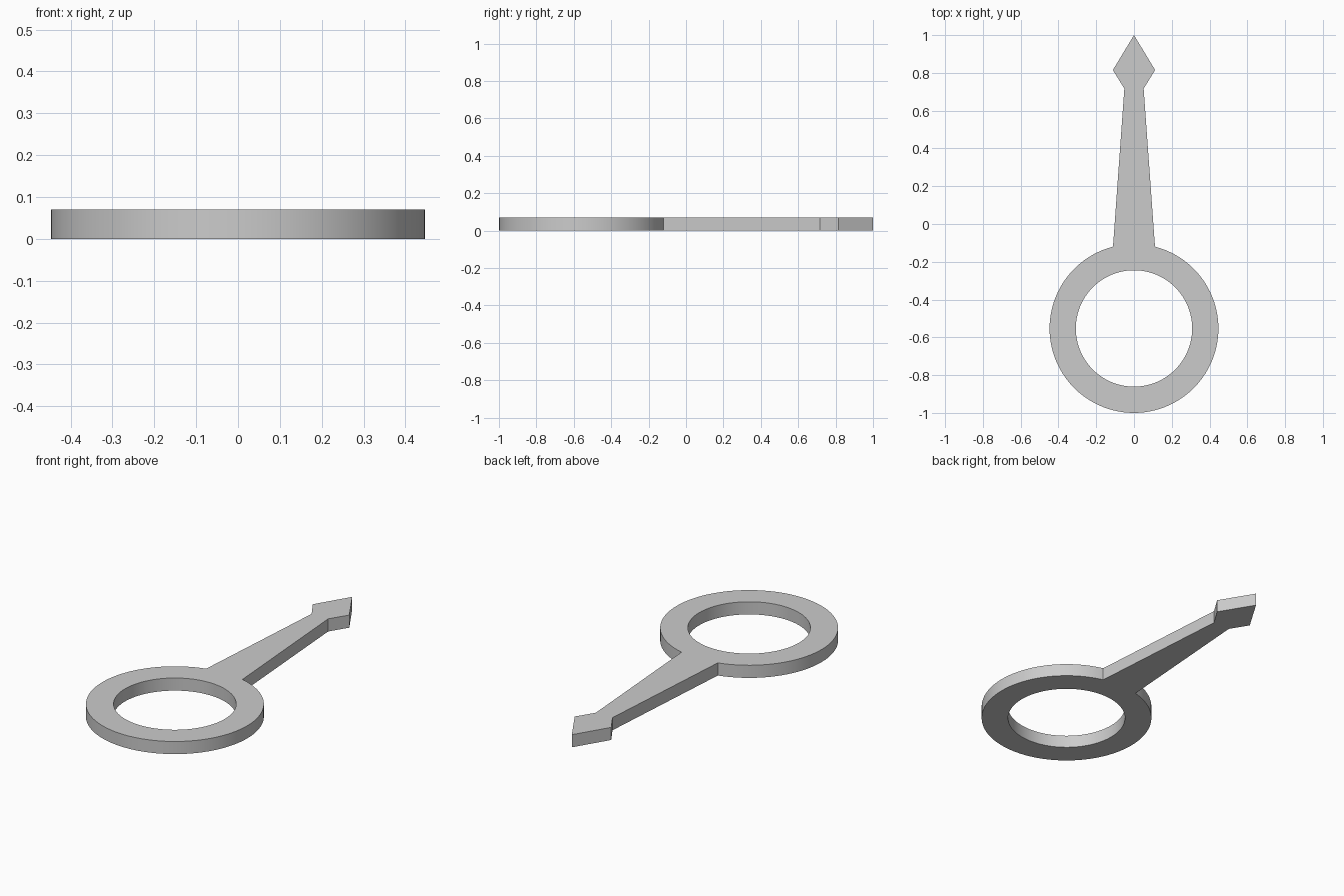
import bpy, bmesh, math

cube = bpy.data.objects.get("Cube")
if cube:
    bpy.data.objects.remove(cube, do_unlink=True)

SEGMENTS = 100          # steps around the ring
ROOT = 4                # ring steps covered by each half of the pointer root
CENTRE_Y = -0.553
OUTER, INNER = 0.447, 0.308
THICKNESS = 0.07

# Plain grey material
grey = bpy.data.materials.new("plain_grey")
grey.use_nodes = True
colour = (0.6, 0.6, 0.6, 1)
grey.diffuse_color = colour
grey.node_tree.nodes["Principled BSDF"].inputs["Base Color"].default_value = colour

bm = bmesh.new()


def circle(radius):
    """Ring of vertices, starting at the pointer side (+y), turning to +x."""
    steps = [math.tau * i / SEGMENTS for i in range(SEGMENTS)]
    return [bm.verts.new((radius * math.sin(a), CENTRE_Y + radius * math.cos(a), 0))
            for a in steps]


# Flat ring
outer, inner = circle(OUTER), circle(INNER)
for i in range(SEGMENTS):
    j = (i + 1) % SEGMENTS
    bm.faces.new((outer[i], inner[i], inner[j], outer[j]))

# Tapered pointer with arrow tip, sharing the ring's edge
right_side = [(0.051, 0.717), (0.112, 0.815)]
outline = right_side + [(0, 1)] + [(-x, y) for x, y in reversed(right_side)]
pointer = [bm.verts.new((x, y, 0)) for x, y in outline]
root = [outer[i] for i in range(-ROOT, ROOT + 1)]
bm.faces.new(root + pointer)

# Thicken into one solid
result = bmesh.ops.extrude_face_region(bm, geom=bm.faces[:])
raised = [v for v in result["geom"] if isinstance(v, bmesh.types.BMVert)]
bmesh.ops.translate(bm, verts=raised, vec=(0, 0, THICKNESS))
bmesh.ops.recalc_face_normals(bm, faces=bm.faces[:])

mesh = bpy.data.meshes.new("ring_pointer")
bm.to_mesh(mesh)
bm.free()
mesh.materials.append(grey)
body = bpy.data.objects.new("ring_pointer", mesh)
bpy.context.collection.objects.link(body)

# Smooth round walls, crisp edges
bpy.ops.object.select_all(action="DESELECT")
body.select_set(True)
bpy.context.view_layer.objects.active = body
bpy.ops.object.shade_smooth_by_angle(angle=math.radians(20))
